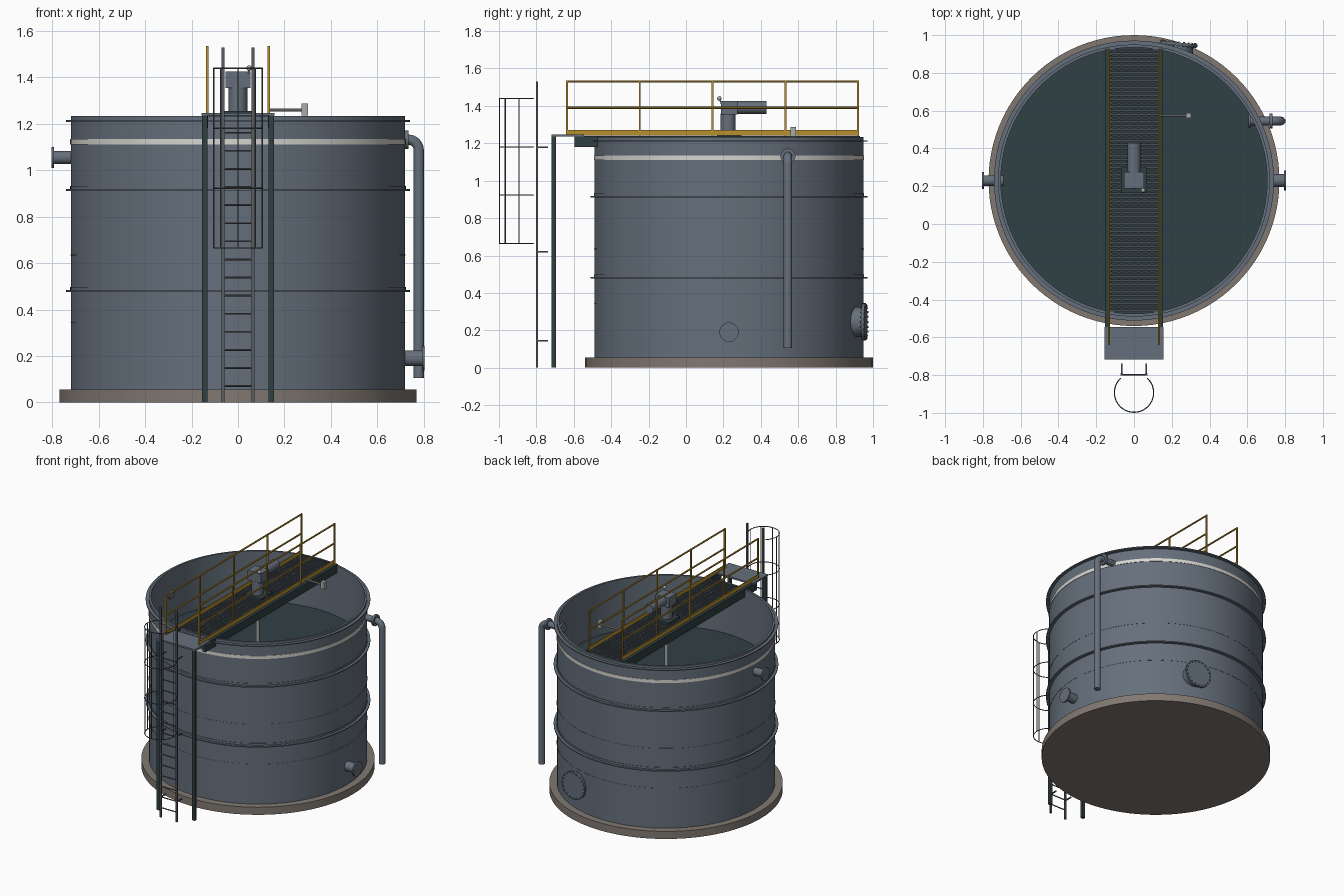
import bpy, bmesh, math
from mathutils import Vector, Matrix

if "Cube" in bpy.data.objects:
    bpy.data.objects.remove(bpy.data.objects["Cube"])

CY = 0.23        # tank axis
R = 0.72         # tank outer radius


def material(name, rgb):
    m = bpy.data.materials.new(name)
    m.use_nodes = True
    m.diffuse_color = (*rgb, 1)
    m.node_tree.nodes["Principled BSDF"].inputs["Base Color"].default_value = (*rgb, 1)
    return m


STEEL = material("blue grey steel", (0.13, 0.16, 0.20))
DARK = material("dark teal steel", (0.03, 0.05, 0.055))
WATER = material("dark liquid", (0.03, 0.052, 0.06))
WHITE = material("white stripe", (0.68, 0.67, 0.63))
CONCRETE = material("concrete", (0.22, 0.19, 0.165))
YELLOW = material("safety yellow", (0.48, 0.28, 0.03))
PALE = material("pale grey", (0.38, 0.42, 0.40))
GRATE = material("grating grey", (0.06, 0.075, 0.09))
LADDER = material("ladder grey", (0.10, 0.11, 0.12))


class Part:
    """Collects simple solids into one named object."""

    def __init__(self, name, mat):
        self.name, self.mat, self.bm = name, mat, bmesh.new()

    def box(self, x0, x1, y0, y1, z0, z1):
        m = Matrix.Translation(((x0 + x1) / 2, (y0 + y1) / 2, (z0 + z1) / 2))
        m = m @ Matrix.Diagonal((x1 - x0, y1 - y0, z1 - z0, 1))
        bmesh.ops.create_cube(self.bm, size=1, matrix=m)
        return self

    def rod(self, a, b, r, n=16):
        a, b = Vector(a), Vector(b)
        m = Matrix.Translation((a + b) / 2) @ (b - a).to_track_quat("Z", "Y").to_matrix().to_4x4()
        bmesh.ops.create_cone(self.bm, cap_ends=True, segments=n, radius1=r, radius2=r,
                              depth=(b - a).length, matrix=m)
        return self

    def ball(self, c, r):
        bmesh.ops.create_uvsphere(self.bm, u_segments=16, v_segments=8, radius=r,
                                  matrix=Matrix.Translation(c))
        return self

    def lathe(self, profile, n=96, closed=True):
        pts = profile + profile[:1] if closed else profile
        vs = [self.bm.verts.new((r, CY, z)) for r, z in pts]
        es = [self.bm.edges.new(p) for p in zip(vs, vs[1:])]
        bmesh.ops.spin(self.bm, geom=vs + es, cent=(0, CY, 0), axis=(0, 0, 1),
                       angle=math.tau, steps=n, use_duplicate=False)
        return self

    def done(self):
        bmesh.ops.remove_doubles(self.bm, verts=self.bm.verts, dist=0.00005)
        bmesh.ops.recalc_face_normals(self.bm, faces=self.bm.faces)
        me = bpy.data.meshes.new(self.name)
        self.bm.to_mesh(me)
        self.bm.free()
        me.materials.append(self.mat)
        me.shade_smooth()
        me.set_sharp_from_angle(angle=math.radians(35))
        ob = bpy.data.objects.new(self.name, me)
        bpy.context.collection.objects.link(ob)
        return ob


def tube(name, mat, points, r):
    cu = bpy.data.curves.new(name, "CURVE")
    cu.dimensions = "3D"
    cu.bevel_depth, cu.bevel_resolution, cu.use_fill_caps = r, 3, True
    sp = cu.splines.new("POLY")
    sp.points.add(len(points) - 1)
    for p, co in zip(sp.points, points):
        p.co = (*co, 1)
        p.radius = 1
    sp.use_smooth = True
    cu.materials.append(mat)
    ob = bpy.data.objects.new(name, cu)
    bpy.context.collection.objects.link(ob)
    return ob


def ring(part, r0, r1, z0, z1):
    return part.lathe([(r0, z0), (r1, z0), (r1, z1), (r0, z1)])


# Concrete base, open shell and liquid
Part("base_slab", CONCRETE).rod((0, CY, 0), (0, CY, 0.055), 0.77, 96).done()
ring(Part("tank_shell", STEEL), 0.705, R, 0.05, 1.233).done()
Part("liquid", WATER).rod((0, CY, 0.06), (0, CY, 0.865), 0.708, 96).done()
ring(Part("white_stripe", WHITE), R - 0.004, R + 0.003, 1.112, 1.135).done()

# Rim angle, stiffener angles and weld seams
hoops = Part("stiffener_rings", STEEL)
ring(hoops, R - 0.004, 0.741, 1.209, 1.216)
for z in (0.48, 0.915):
    hoops.lathe([(R - 0.004, z - 0.004), (0.741, z - 0.004), (0.741, z + 0.004),
                 (R + 0.003, z + 0.004), (R + 0.003, z + 0.018), (R - 0.004, z + 0.018)])
hoops.done()
seams = Part("weld_seams", STEEL)
for z in (0.345, 0.635):
    ring(seams, R - 0.004, R + 0.0015, z - 0.002, z + 0.002)
seams.done()

# Bridge beams, grating and railings
beams = Part("bridge_beams", DARK)
for s in (-0.142, 0.142):
    beams.box(s - 0.012, s + 0.012, -0.595, 0.93, 1.18, 1.24)
beams.done()
grating = Part("bridge_grating", GRATE)
for i in range(70):
    y = -0.465 + i * 0.02
    grating.box(-0.131, 0.131, y, y + 0.012, 1.225, 1.24)
for i in range(-3, 4):
    grating.box(i * 0.04 - 0.003, i * 0.04 + 0.003, -0.465, 0.927, 1.226, 1.238)
grating.done()
for side, x in (("right", -0.133), ("left", 0.133)):
    rail = Part(side + "_railing", YELLOW)
    for i in range(5):
        y = -0.636 + i * 0.389
        rail.box(x - 0.005, x + 0.005, y - 0.005, y + 0.005, 1.24, 1.535)
    for z in (1.39, 1.53):
        rail.rod((x, -0.64, z), (x, 0.924, z), 0.006, 10)
    rail.box(x - 0.003, x + 0.003, -0.636, 0.92, 1.243, 1.27)
    rail.done()

# Landing and its legs
Part("landing_plate", STEEL).box(-0.157, 0.157, -0.718, -0.545, 1.235, 1.247).done()
legs = Part("landing_legs", DARK)
for x in (-0.143, 0.143):
    legs.box(x - 0.012, x + 0.012, -0.718, -0.696, 0, 1.236)
legs.done()

# Ladder with stand-off brackets
LY = -0.797
ladder = Part("ladder", LADDER)
for x in (-0.065, 0.065):
    ladder.box(x - 0.006, x + 0.006, LY - 0.006, LY + 0.006, 0, 1.53)
    for z in (0.145, 0.62, 1.18):
        ladder.box(x - 0.004, x + 0.004, LY, -0.738, z - 0.004, z + 0.004)
for i in range(15):
    z = 0.07 + i * 0.078
    ladder.rod((-0.065, LY, z), (0.065, LY, z), 0.004, 8)
ladder.done()

# Safety cage
CAGE_Y, CAGE_R = -0.893, 0.104


def cage_point(deg, z):
    a = math.radians(deg)
    return (CAGE_R * math.cos(a), CAGE_Y + CAGE_R * math.sin(a), z)


for i in range(4):
    z = 0.665 + i * 0.258
    tube("cage_hoop", LADDER, [cage_point(132 + k * 9.2, z) for k in range(31)], 0.003)
bars = Part("cage_bars", LADDER)
for deg in (180, 225, 270, 315, 360):
    bars.rod(cage_point(deg, 0.665), cage_point(deg, 1.44), 0.003, 8)
bars.done()

# Mixer drive and shaft
Part("mixer_base", DARK).box(-0.068, 0.068, 0.165, 0.298, 1.238, 1.256).done()
Part("mixer_gearbox", STEEL).rod((0, 0.225, 1.25), (0, 0.225, 1.36), 0.04, 24).box(
    -0.054, 0.054, 0.187, 0.275, 1.355, 1.425).done()
Part("mixer_motor", STEEL).rod((0, 0.27, 1.392), (0, 0.43, 1.392), 0.035, 24).done()
Part("mixer_shaft", PALE).rod((0, 0.225, 0.2), (0, 0.225, 1.25), 0.012).done()
Part("breather", PALE).rod((0.048, 0.195, 1.40), (0.048, 0.18, 1.435), 0.004, 8).ball(
    (0.048, 0.178, 1.44), 0.012).done()

# Level sensor on its arm
Part("level_sensor", PALE).rod((0.13, 0.575, 1.26), (0.285, 0.575, 1.26), 0.006, 10).box(
    0.274, 0.302, 0.56, 0.588, 1.235, 1.287).done()

# Overflow pipe with elbow
PY, PX, PZ, BEND = 0.545, 0.779, 1.132, 0.045
elbow = [(PX - BEND + BEND * math.sin(a), PY, PZ - BEND + BEND * math.cos(a))
         for a in (math.pi / 2 * k / 8 for k in range(9))]
tube("overflow_pipe", STEEL, [(0.61, PY, PZ)] + elbow + [(PX, PY, 0.105)], 0.023)
Part("overflow_flanges", STEEL).rod((0.605, PY, PZ), (0.618, PY, PZ), 0.038, 24).rod(
    (0.718, PY, PZ), (0.734, PY, PZ), 0.04, 24).done()

# Side nozzles
for name, s, z, r, fr in (("inlet_nozzle", -1, 1.055, 0.028, 0.045),
                          ("drain_nozzle", 1, 0.19, 0.034, 0.052)):
    Part(name, STEEL).rod((s * 0.69, CY, z), (s * 0.8, CY, z), r, 24).rod(
        (s * 0.793, CY, z), (s * 0.804, CY, z), fr, 32).done()

# Rear manway with bolted cover
centre = Vector((0.235, 0.945, 0.245))
turn = math.radians(6)
out = Vector((math.sin(turn), math.cos(turn), 0))
side = Vector((out.y, -out.x, 0))
manway = Part("manway", STEEL)
manway.rod(centre - out * 0.08, centre, 0.08, 32)
manway.rod(centre, centre + out * 0.016, 0.1, 40)
for k in range(20):
    a = math.tau * k / 20
    p = centre + side * 0.09 * math.cos(a) + Vector((0, 0, 0.09 * math.sin(a)))
    manway.rod(p - out * 0.005, p + out * 0.022, 0.005, 6)
manway.done()
